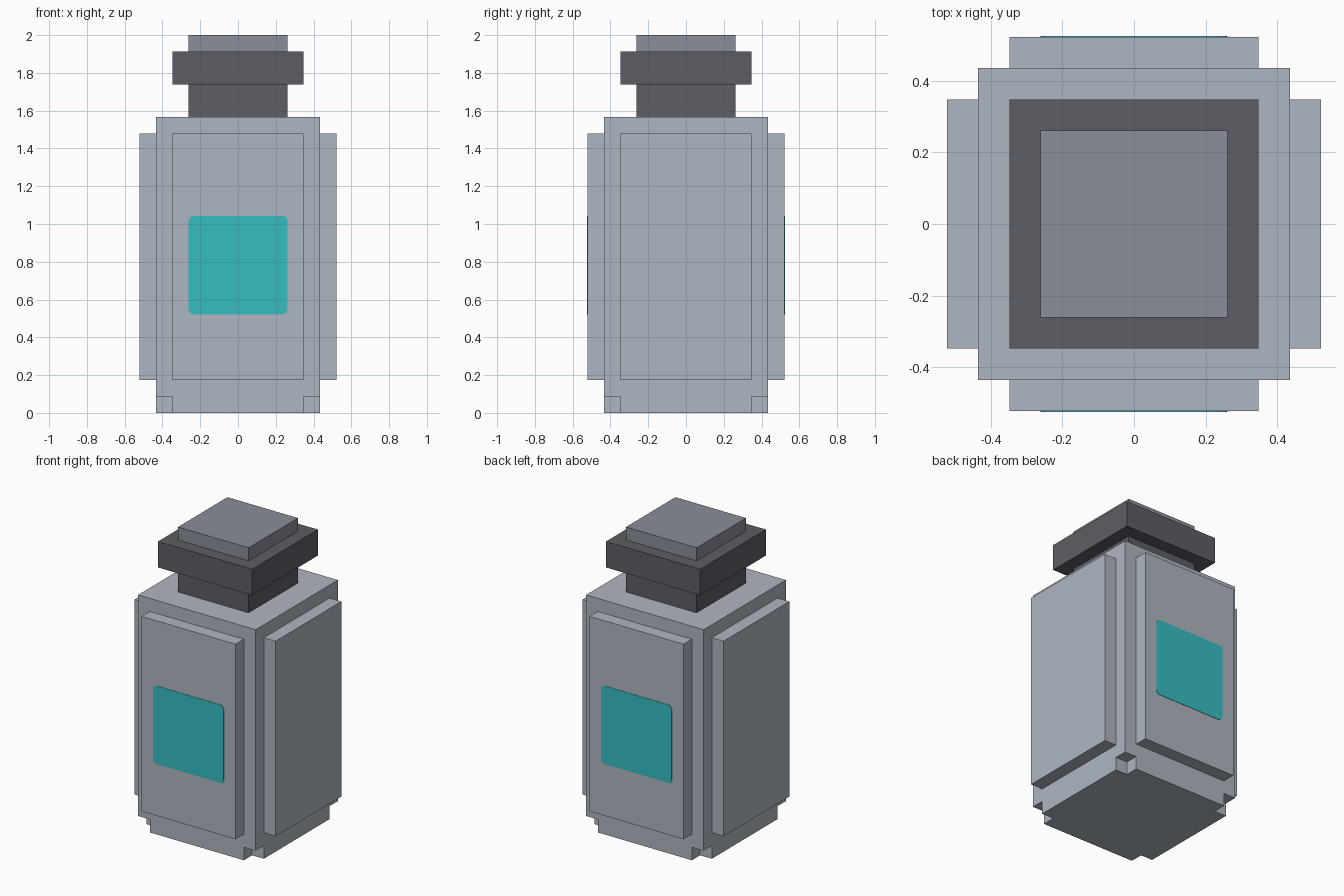
import bpy, bmesh, math
from mathutils import Matrix, Vector

cube = bpy.data.objects.get("Cube")
if cube:
    bpy.data.objects.remove(cube, do_unlink=True)

U = 2 / 23  # one grid step of the blocky design


def material(name, rgb):
    lin = [((c / 255 + 0.055) / 1.055) ** 2.4 for c in rgb] + [1.0]
    m = bpy.data.materials.new(name)
    m.use_nodes = True
    m.diffuse_color = lin
    m.node_tree.nodes["Principled BSDF"].inputs["Base Color"].default_value = lin
    return m


GLASS = material("pale grey", (175, 182, 193))
DARK = material("dark grey", (92, 94, 102))
MID = material("mid grey", (139, 142, 153))
TEAL = material("teal", (54, 189, 193))


def add_object(name, bm, mat):
    bmesh.ops.recalc_face_normals(bm, faces=bm.faces)
    me = bpy.data.meshes.new(name)
    bm.to_mesh(me)
    bm.free()
    me.materials.append(mat)
    ob = bpy.data.objects.new(name, me)
    bpy.context.collection.objects.link(ob)
    return ob


def box(name, lo, hi, mat, turn=0.0, round_corners=0.0):
    """Box between two corners in grid steps, turned about the z axis."""
    lo, hi = Vector(lo) * U, Vector(hi) * U
    bm = bmesh.new()
    bmesh.ops.create_cube(bm, size=1)
    bmesh.ops.scale(bm, vec=hi - lo, verts=bm.verts)
    bmesh.ops.translate(bm, vec=(lo + hi) / 2, verts=bm.verts)
    if round_corners:
        edges = [e for e in bm.edges
                 if abs((e.verts[0].co - e.verts[1].co).normalized().y) > 0.9]
        bmesh.ops.bevel(bm, geom=edges, offset=round_corners, segments=3,
                        profile=0.5, affect='EDGES')
    bmesh.ops.rotate(bm, matrix=Matrix.Rotation(turn, 3, 'Z'), verts=bm.verts)
    return add_object(name, bm, mat)


# Body: a tall box with a small cube notched out of each bottom corner
bm = bmesh.new()
corners = []
for sx, sy in ((-1, -1), (1, -1), (1, 1), (-1, 1)):
    def vert(x, y, z):
        return bm.verts.new((sx * x * U, sy * y * U, z * U))
    before, after = ((5, 4), (4, 5)) if sx * sy < 0 else ((4, 5), (5, 4))
    # going anticlockwise: 'a' is on the wall before the corner, 'b' after
    a, b = (before[::-1], after[::-1])
    corners.append(dict(top=vert(5, 5, 18), outer=vert(5, 5, 1),
                        a=vert(*a, 1), a0=vert(*a, 0),
                        b=vert(*b, 1), b0=vert(*b, 0),
                        i=vert(4, 4, 1), i0=vert(4, 4, 0)))
for n, c in enumerate(corners):
    d = corners[(n + 1) % 4]
    bm.faces.new((c["top"], c["outer"], c["b"], c["b0"],
                  d["a0"], d["a"], d["outer"], d["top"]))       # wall
    bm.faces.new((c["outer"], c["a"], c["i"], c["b"]))          # notch ceiling
    bm.faces.new((c["a"], c["a0"], c["i0"], c["i"]))            # notch sides
    bm.faces.new((c["i"], c["i0"], c["b0"], c["b"]))
bm.faces.new([c["top"] for c in corners])
bm.faces.new([c[k] for c in corners for k in ("a0", "i0", "b0")])
add_object("body", bm, GLASS)

# Raised panel on each of the four sides
for n, side in enumerate(("front", "left", "back", "right")):
    box(side + "_panel", (-4, -6, 2), (4, -5, 17), GLASS, n * math.pi / 2)

# Thin rounded label on the front and the back
for side, turn in (("front", 0), ("back", math.pi)):
    box(side + "_label", (-3, -6.03, 6), (3, -6, 12), TEAL, turn, 0.025)

# Neck, cap and top plate
box("neck", (-3, -3, 18), (3, 3, 20), DARK)
box("cap", (-4, -4, 20), (4, 4, 22), DARK)
box("cap_top", (-3, -3, 22), (3, 3, 23), MID)
